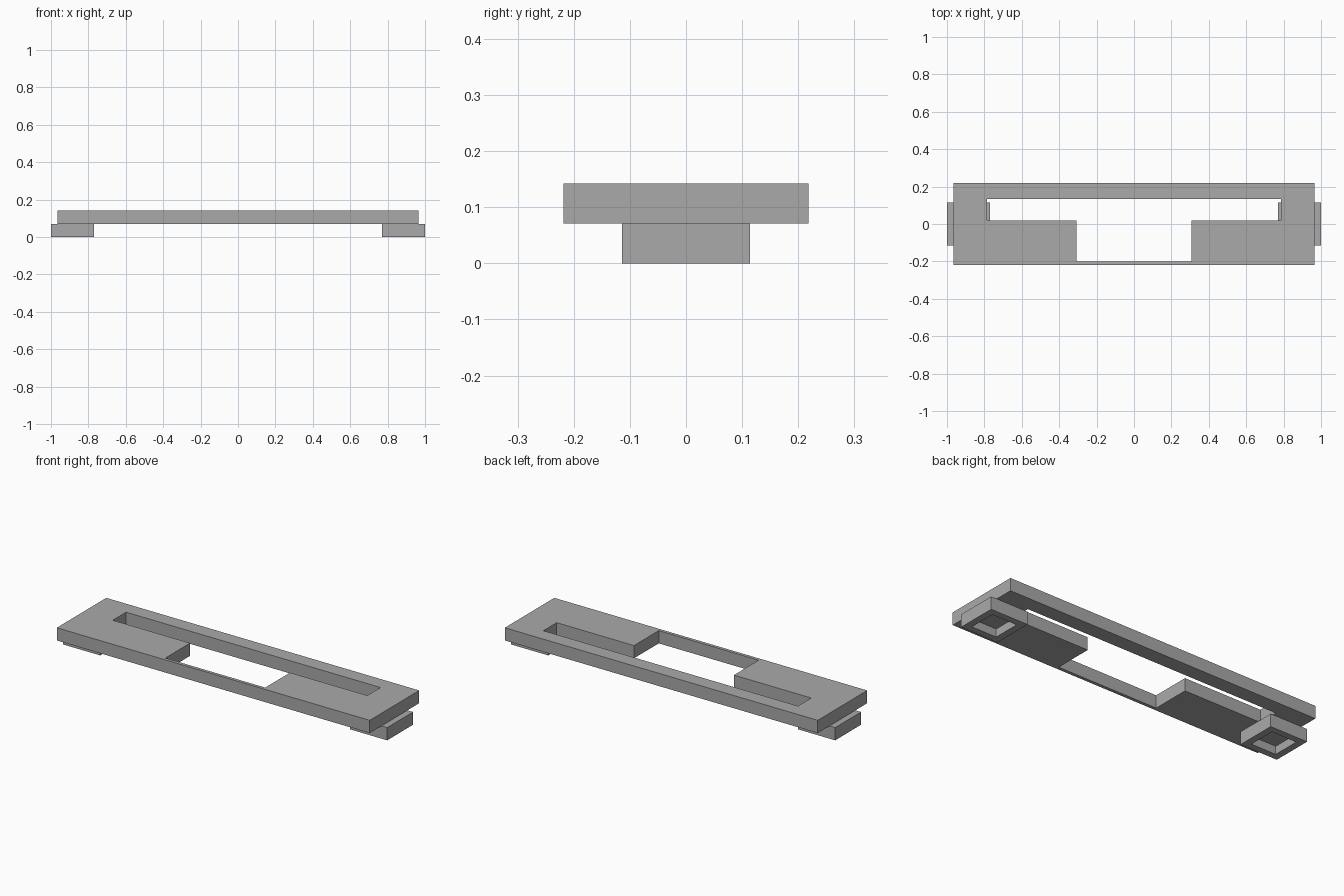
import bpy
import bmesh

old = bpy.data.objects.get("Cube")
if old:
    bpy.data.objects.remove(old, do_unlink=True)

grey = bpy.data.materials.new("mid grey")
grey.use_nodes = True
grey.diffuse_color = (0.4, 0.4, 0.4, 1)
grey.node_tree.nodes["Principled BSDF"].inputs["Base Color"].default_value = (0.4, 0.4, 0.4, 1)


def prism(name, outline, z0, z1):
    """Extrude a flat outline from z0 up to z1."""
    bm = bmesh.new()
    face = bm.faces.new([bm.verts.new((x, y, z0)) for x, y in outline])
    top = bmesh.ops.extrude_face_region(bm, geom=[face])["geom"]
    for v in top:
        if isinstance(v, bmesh.types.BMVert):
            v.co.z = z1
    bmesh.ops.recalc_face_normals(bm, faces=bm.faces)
    mesh = bpy.data.meshes.new(name)
    bm.to_mesh(mesh)
    bm.free()
    mesh.materials.append(grey)
    obj = bpy.data.objects.new(name, mesh)
    bpy.context.collection.objects.link(obj)
    return obj


def rect(x0, x1, y0, y1):
    return [(x0, y0), (x1, y0), (x1, y1), (x0, y1)]


def cut(obj, cutter):
    """Subtract the cutter and hide it."""
    mod = obj.modifiers.new("opening", "BOOLEAN")
    mod.operation = "DIFFERENCE"
    mod.solver = "EXACT"
    mod.object = cutter
    bpy.context.view_layer.objects.active = obj
    bpy.ops.object.modifier_apply(modifier=mod.name)
    bpy.data.objects.remove(cutter, do_unlink=True)


# Flat plate with a T-shaped opening
BASE, TOP = 0.071, 0.142
plate = prism("plate", rect(-0.965, 0.965, -0.218, 0.218), BASE, TOP)
half = [(0.308, -0.2), (0.308, 0.018), (0.785, 0.018), (0.785, 0.135)]
opening = half + [(-x, y) for x, y in reversed(half)]
cut(plate, prism("plate_opening", opening, 0, 0.3))

# Feet with a square recess underneath
for name, side in (("left_foot", 1), ("right_foot", -1)):
    c = side * 0.885
    foot = prism(name, rect(c - 0.115, c + 0.115, -0.114, 0.114), 0, BASE)
    cut(foot, prism("recess", rect(c - 0.077, c + 0.077, -0.077, 0.077), -0.1, 0.045))
